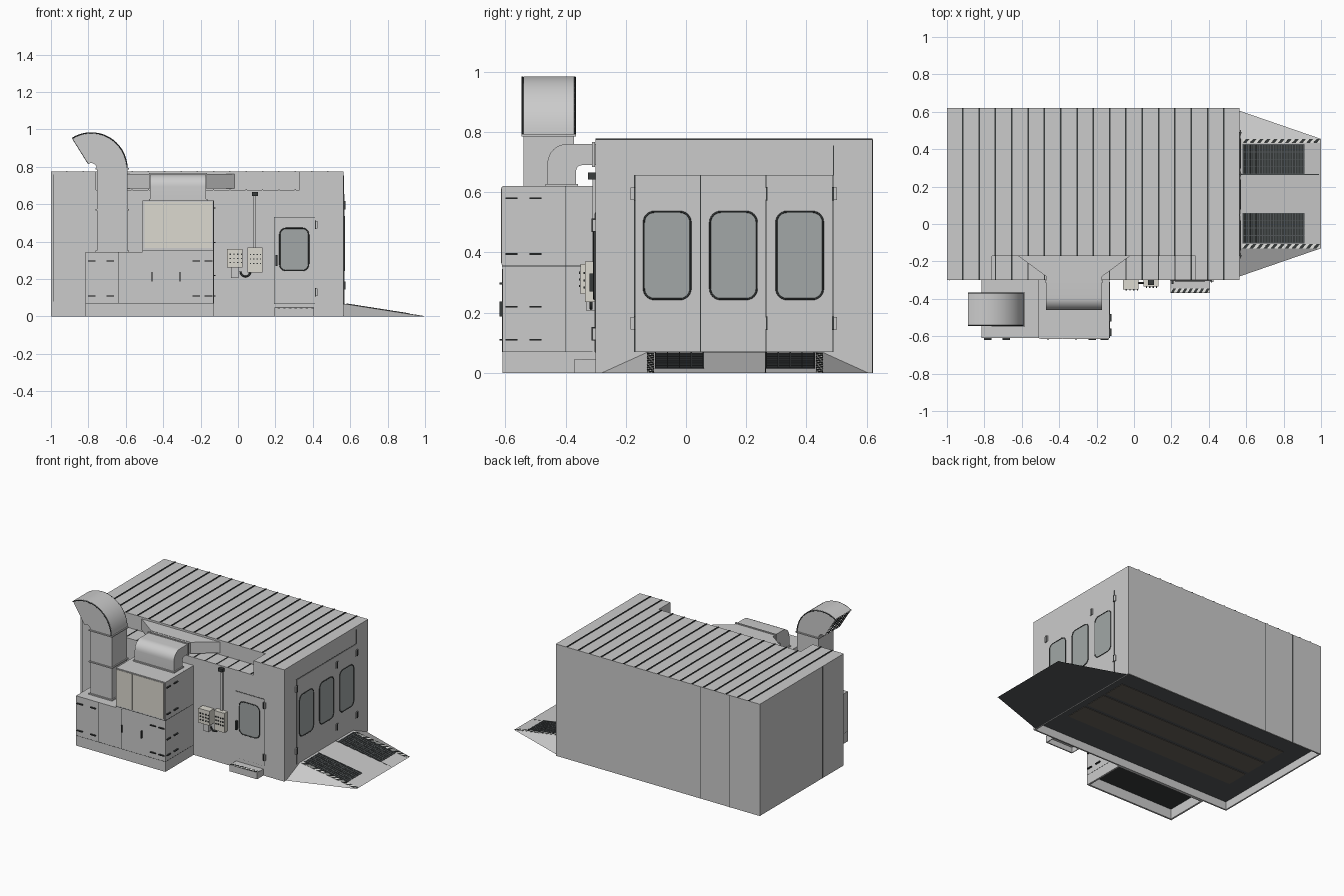
import bpy, bmesh
from math import sin, cos, pi, radians, atan2

if "Cube" in bpy.data.objects:
    bpy.data.objects.remove(bpy.data.objects["Cube"])


def material(name, rgb):
    m = bpy.data.materials.new(name)
    m.diffuse_color = (*rgb, 1)
    m.use_nodes = True
    m.node_tree.nodes["Principled BSDF"].inputs["Base Color"].default_value = m.diffuse_color
    return m


DARK = material("dark_trim", (0.04, 0.045, 0.045))
FLOOR = material("dark_floor", (0.09, 0.1, 0.105))
BEIGE = material("beige", (0.72, 0.70, 0.63))
BROWN = material("floor_filter", (0.14, 0.125, 0.105))
GLASS = material("window_grey", (0.36, 0.39, 0.385))
WHITE = material("stripe_white", (0.85, 0.85, 0.82))


def finish(name, bm, mat=None):
    bmesh.ops.recalc_face_normals(bm, faces=bm.faces)
    me = bpy.data.meshes.new(name)
    bm.to_mesh(me)
    bm.free()
    ob = bpy.data.objects.new(name, me)
    bpy.context.collection.objects.link(ob)
    if mat:
        me.materials.append(mat)
    return ob


def boxes(name, extents, mat=None):
    """One mesh made of boxes given as (x0, x1, y0, y1, z0, z1)."""
    bm = bmesh.new()
    for e in extents:
        for v in bmesh.ops.create_cube(bm, size=1)["verts"]:
            v.co = [e[2 * i] + (v.co[i] + 0.5) * (e[2 * i + 1] - e[2 * i]) for i in range(3)]
    return finish(name, bm, mat)


def place(axis, p, d):
    return {"x": (d, *p), "y": (p[0], d, p[1]), "z": (*p, d)}[axis]


def prism(name, outlines, axis, lo, hi, mat=None, smooth=False):
    """Extrude closed 2D outlines along an axis."""
    bm = bmesh.new()
    for pts in outlines:
        a = [bm.verts.new(place(axis, p, lo)) for p in pts]
        b = [bm.verts.new(place(axis, p, hi)) for p in pts]
        bm.faces.new(a)
        bm.faces.new(b[::-1])
        for i in range(len(pts)):
            j = (i + 1) % len(pts)
            bm.faces.new((a[i], a[j], b[j], b[i]))
    ob = finish(name, bm, mat)
    if smooth:
        bpy.context.view_layer.objects.active = ob
        ob.select_set(True)
        bpy.ops.object.shade_smooth_by_angle(angle=radians(30))
        ob.select_set(False)
    return ob


def arc(cx, cy, r, a0, a1, n=8):
    return [(cx + r * cos(radians(a0 + (a1 - a0) * i / n)),
             cy + r * sin(radians(a0 + (a1 - a0) * i / n))) for i in range(n + 1)]


def rounded(x0, x1, y0, y1, r):
    corners = [(x1 - r, y1 - r), (x0 + r, y1 - r), (x0 + r, y0 + r), (x1 - r, y0 + r)]
    return [p for k, (x, y) in enumerate(corners) for p in arc(x, y, r, 90 * k, 90 * k + 90, 6)]


def tube(name, pts, radius, mat=DARK, cyclic=False):
    cu = bpy.data.curves.new(name, "CURVE")
    cu.dimensions = "3D"
    cu.bevel_depth, cu.bevel_resolution, cu.use_fill_caps = radius, 2, True
    s = cu.splines.new("POLY")
    s.points.add(len(pts) - 1)
    for p, c in zip(s.points, pts):
        p.co = (*c, 1)
    s.use_cyclic_u = cyclic
    cu.materials.append(mat)
    ob = bpy.data.objects.new(name, cu)
    bpy.context.collection.objects.link(ob)


def window(name, axis, d, rect):
    out = -0.002 if axis == "y" else 0.002
    pts = rounded(*rect, 0.035)
    prism(name + "_pane", [pts], axis, d, d + out / 2, GLASS)
    tube(name + "_gasket", [place(axis, p, d + out / 2) for p in pts], 0.003, DARK, True)


def cut(ob, cutter):
    cutter.hide_render = True
    cutter.hide_set(True)
    m = ob.modifiers.new("cut", "BOOLEAN")
    m.object, m.solver = cutter, "EXACT"


def stripes(name, x0, x1, y0, y1, z, n):
    """Hazard strip: white band with slanted dark bars."""
    p = (x1 - x0) / n
    base = boxes(name + "_band", [(x0, x1, y0, y1, z, z + 0.001)], WHITE)
    bars = [[(x0 + i * p, y0), (x0 + (i + .5) * p, y0), (x0 + (i + 1) * p, y1), (x0 + (i + .5) * p, y1)]
            for i in range(n)]
    return base, prism(name + "_bars", bars, "z", z + 0.0005, z + 0.002, DARK)


# Booth shell: open underneath, with a notch in the roof edge for the duct
booth = boxes("booth_shell", [(-1, .565, -.3, .62, 0, .775)])
cut(booth, boxes("booth_cutter", [(-.99, .555, -.29, .61, -.1, .663), (-.76, .33, -.5, -.17, .675, 1)]))
ribs = []
for i in range(17):
    x = -0.915 + 0.0872 * i
    notch = -.76 < x < .33
    ribs.append((x - .004, x + .004, -.17 if notch else -.3, .62, .774, .779))
    if notch:
        ribs.append((x - .003, x + .003, -.3, -.17, .674, .678))
boxes("roof_seams", ribs, DARK)
boxes("wall_seams", [(-.551, -.548, .61, .6212, 0, .775), (-.772, -.77, .61, .6212, 0, .775),
                     (-1.0008, -.99, -.072, -.069, 0, .775), (-.987, -.984, -.301, -.29, .08, .76),
                     (.555, .566, .488, .491, .655, .755)], DARK)

# Floor with three long filter strips underneath
boxes("floor", [(-.99, .555, -.29, .61, .055, .066)], FLOOR)
boxes("floor_filters", [(-.86, .45, y, y + .157, .052, .058) for y in (-.1, .083, .265)], BROWN)

# Large entrance doors on the right wall
edges = (-.17, .048, .266, .488)
boxes("entrance_doors_gap", [(.56, .5665, -.172, .49, .07, .657)], DARK)
boxes("entrance_doors", [(.56, .569, a + .0015, b - .0015, .072, .655) for a, b in zip(edges, edges[1:])])
for i, y in enumerate((-.14, .08, .30)):
    window(f"entrance_window_{i}", "x", .569, (y, y + .155, .245, .535))
hinges = [(y, z) for y in (-.17, .268, .488) for z in (.165, .595)]
boxes("entrance_hinges", [(.566, .573, y + s - .006, y + s + .006, z - .02, z + .02)
                          for y, z in hinges for s in (-.008, .008)])
boxes("entrance_hinge_pins", [(.568, .576, y - .003, y + .003, z - .022, z + .022) for y, z in hinges], DARK)

# Side door with window, hinges, handle and step
boxes("side_door_gap", [(.193, .413, -.3015, -.29, .068, .532)], DARK)
boxes("side_door", [(.195, .411, -.304, -.29, .07, .53)])
window("side_window", "y", -.304, (.223, .378, .245, .472))
boxes("side_door_hinges", [(.405, .425, -.311, -.3, z - .02, z + .02) for z in (.13, .49)])
boxes("side_door_hinge_pins", [(.411, .416, -.314, -.3, z - .022, z + .022) for z in (.13, .49)], DARK)
boxes("side_door_handle", [(.2, .212, -.32, -.304, .27, .33)], DARK)
boxes("step", [(.195, .405, -.37, -.3, .037, .045), (.195, .405, -.37, -.362, 0, .04),
               (.195, .2, -.362, -.3, 0, .037), (.4, .405, -.362, -.3, 0, .037)])
stripes("step_hazard", .195, .405, -.37, -.345, .045, 7)

# Entry ramp
H, X0, LEN = 0.068, 0.565, 0.435
bm = bmesh.new()
for c in [(X0, -.28, 0), (X0, -.13, H), (X0, .455, H), (X0, .605, 0), (1, .455, 0), (1, -.13, 0)]:
    bm.verts.new(c)
bmesh.ops.convex_hull(bm, input=bm.verts[:])
ramp = finish("ramp", bm)
ramp.data.materials.append(None)
ramp.data.materials.append(FLOOR)
for f in ramp.data.polygons:
    f.material_index = int(f.normal.z < -.9)
on_ramp = [boxes("ramp_seam", [(0, .43, .263, .266, 0, .001)], DARK)]
for i, y in enumerate((-.103, .265)):
    on_ramp.append(boxes(f"ramp_grate_pan_{i}", [(.015, .35, y, y + .163, 0, .001)], DARK))
    bars = [(.015 + k * .0149, .021 + k * .0149, y, y + .163, .001, .003) for k in range(23)]
    bars += [(.015, .35, y + k * .0395, y + .004 + k * .0395, .001, .004) for k in range(5)]
    on_ramp.append(boxes(f"ramp_grate_bars_{i}", bars, FLOOR))
on_ramp += stripes("ramp_hazard_front", .015, .435, -.13, -.107, 0, 11)
on_ramp += stripes("ramp_hazard_back", .015, .435, .432, .455, 0, 11)
for ob in on_ramp:
    ob.location = (X0, 0, H)
    ob.rotation_euler = (0, atan2(H, LEN), 0)

# Fan and heater cabinet, hollow from below
outline = [(-.815, 0), (-.13, 0), (-.13, .62), (-.51, .62), (-.51, .345), (-.815, .345)]
inner = [(-.803, -.1), (-.142, -.1), (-.142, .608), (-.498, .608), (-.498, .333), (-.803, .333)]
cabinet = prism("cabinet", [outline], "y", -.61, -.3)
cut(cabinet, prism("cabinet_cutter", [inner], "y", -.598, -.312))
boxes("cabinet_seams", [(x - .001, x + .001, -.6108, -.6, .07, .345) for x in (-.64, -.465, -.305)]
      + [(-.815, -.1292, -.6108, -.31, .069, .071), (-.51, -.1292, -.6108, -.31, .353, .356),
         (-.14, -.1292, -.402, -.4, .07, .62)], DARK)
boxes("intake_frame", [(-.507, -.133, -.613, -.6, .36, .617)])
boxes("intake_filters", [(a, a + .119, -.615, -.6, .365, .613) for a in (-.5, -.3795, -.259)], BEIGE)
handles = [(x, x, .19, .235) for x in (-.46, -.31)]
handles += [(x, x + .035, z, z) for x in (-.8, -.7, -.24, -.175) for z in (.11, .297)]
boxes("cabinet_handles", [(a - .003, b + .003, -.62, -.608, c - .003, d + .003) for a, b, c, d in handles], DARK)
boxes("cabinet_side_latches", [(-.132, -.12, y, y + .04, z - .003, z + .003)
                               for y in (-.52, -.6) for z in (.11, .22, .395, .58)], DARK)

# Exhaust stack with curved outlet
boxes("exhaust_stack", [(-.755, -.59, -.54, -.372, .345, .79)])
boxes("stack_flanges", [(-.762, -.583, -.547, -.365, z, z + .008) for z in (.345, .568, .785)])
elbow = prism("exhaust_elbow", [arc(-.785, .79, .195, 0, 122, 16) + arc(-.785, .79, .03, 122, 0, 16)],
              "y", -.54, -.372)
bm = bmesh.new()
bm.from_mesh(elbow.data)
mouth = min(bm.faces, key=lambda f: f.calc_center_median().x + abs(f.normal.y) * 5 + (f.normal.z > 0) * 5)
bmesh.ops.inset_individual(bm, faces=[mouth], thickness=.006)
bmesh.ops.translate(bm, verts=mouth.verts[:], vec=mouth.normal * -.03)
bm.to_mesh(elbow.data)
bm.free()
bpy.context.view_layer.objects.active = elbow
elbow.select_set(True)
bpy.ops.object.shade_smooth_by_angle(angle=radians(30))
elbow.select_set(False)
for y in (-.543, -.369):
    tube("elbow_rim", [(x, y, z) for x, z in arc(-.785, .79, .192, 0, 122, 16)], .003)
mesh_bars = [(r - .0015, r + .0015, -.538, -.374, -.002, .002) for r in (.06, .09, .12, .15, .175)]
mesh_bars += [(.034, .19, y - .0015, y + .0015, -.002, .002) for y in (-.5, -.456, -.412)]
screen = boxes("outlet_screen", mesh_bars, DARK)
screen.location = (-.783, 0, .788)
screen.rotation_euler = (0, -radians(122), 0)

# Supply duct: curved drop into the cabinet, then a flare into the roof notch
drop = ([(-.28, .76)] + arc(-.395, .695, .065, 90, 180) + [(-.46, .62), (-.365, .62)]
        + arc(-.345, .67, .02, 180, 90, 5) + [(-.28, .69)])
prism("supply_elbow", [drop], "x", -.47, -.17, smooth=True)
boxes("supply_flanges", [(-.477, -.163, -.467, -.358, .62, .628), (-.475, -.165, -.312, -.302, .684, .766)])
prism("supply_flare", [[(-.62, -.17), (-.47, -.28), (-.17, -.28), (-.02, -.17)]], "z", .685, .762)

# Control boxes with conduit, cable and buttons
boxes("control_boxes", [(-.06, .025, -.35, -.3, .262, .362), (.05, .13, -.335, -.3, .235, .37)], BEIGE)
boxes("junction_box", [(-.037, .003, -.33, -.3, .205, .262)])
boxes("conduit", [(.083, .097, -.311, -.3, .37, .645)])
boxes("conduit_cap", [(.074, .106, -.325, -.3, .643, .665)], DARK)
knobs = [(-.045 + .02 * i, .285 + .022 * j, -.35) for i in range(4) for j in range(3)]
knobs += [(.063 + .018 * i, .28 + .024 * j, -.335) for i in range(4) for j in range(3)]
boxes("control_buttons", [(x, x + .007, y - .006, y, z, z + .007) for x, z, y in knobs], DARK)
tube("control_cable", [(x, -.315, z) for x, z in arc(.04, .24, .026, 180, 360, 10)], .005)
